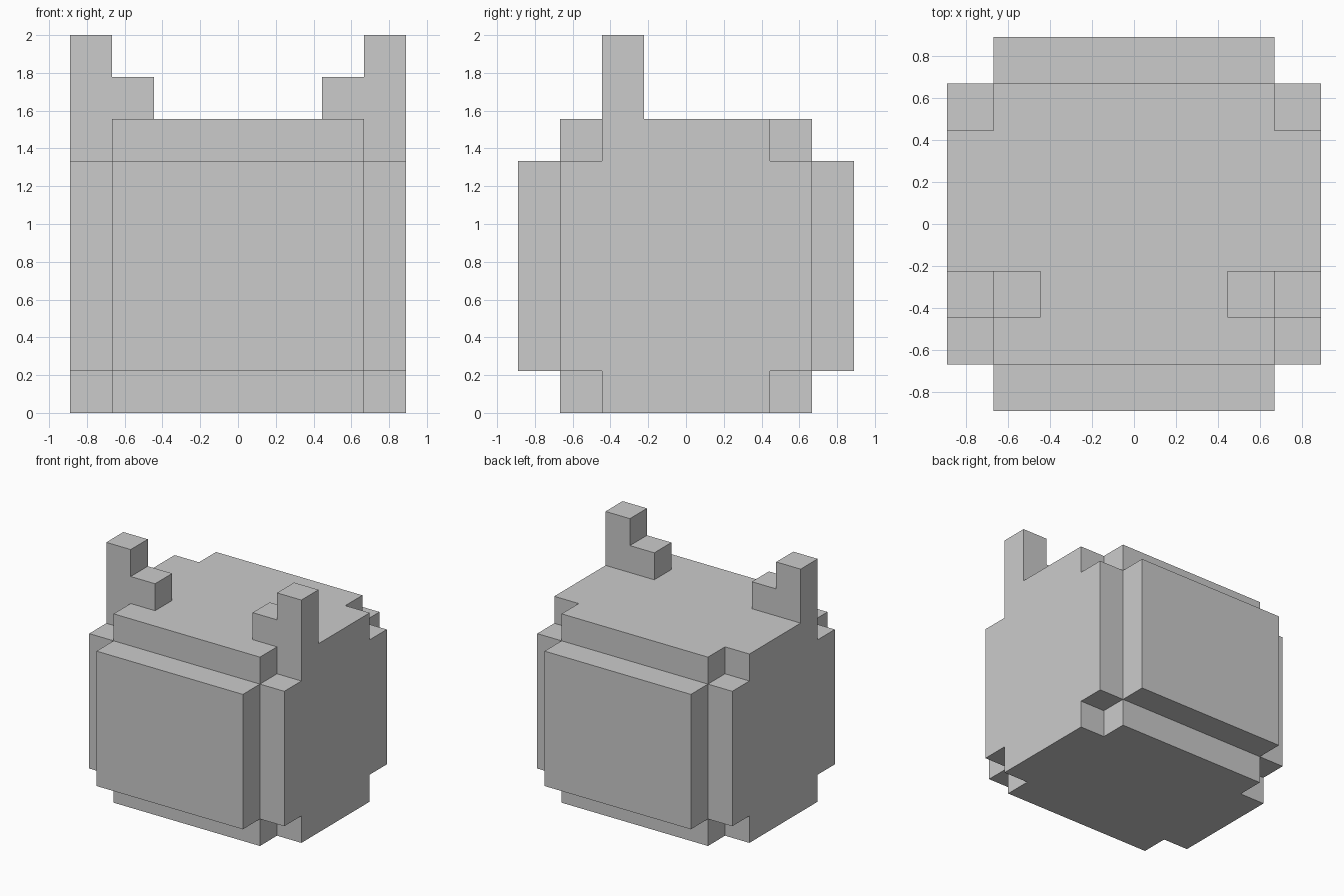
import bpy, bmesh
from itertools import product
from mathutils import Vector

if "Cube" in bpy.data.objects:
    bpy.data.objects.remove(bpy.data.objects["Cube"])

U = 2 / 9  # one block of the grid


def box(x0, x1, y0, y1, z0, z1):
    """All unit cells inside a box given in block units."""
    return set(product(range(x0, x1), range(y0, y1), range(z0, z1)))


# Body: crossed slabs that leave stepped edges and corners
body = (box(-3, 3, -3, 3, 0, 7) | box(-4, 4, -2, 2, 0, 7)
        | box(-4, 4, -3, 3, 1, 6) | box(-3, 3, -4, 4, 1, 6))

# Horns: L-shaped, mirrored across x
right_horn = box(3, 4, -2, -1, 7, 9) | box(2, 3, -2, -1, 7, 8)
left_horn = {(-1 - x, y, z) for x, y, z in right_horn}

parts = {"body": body, "right_horn": right_horn, "left_horn": left_horn}
solid = set().union(*parts.values())


def build(name, cells):
    """Skin the cells, skipping faces buried in the model, and merge flats."""
    bm = bmesh.new()
    for cell in cells:
        centre = Vector(cell) + Vector((0.5, 0.5, 0.5))
        for axis, sign in product(range(3), (-1, 1)):
            n = Vector((0, 0, 0))
            n[axis] = sign
            if tuple(int(c + d) for c, d in zip(cell, n)) in solid:
                continue
            a = Vector((0, 0, 0))
            a[(axis + 1) % 3] = 1
            b = n.cross(a)
            corners = (-a - b, a - b, a + b, b - a)
            bm.faces.new([bm.verts.new((centre + (n + c) / 2) * U) for c in corners])
    bmesh.ops.remove_doubles(bm, verts=bm.verts, dist=0.001)
    bmesh.ops.dissolve_limit(bm, angle_limit=0.01, verts=bm.verts, edges=bm.edges)
    mesh = bpy.data.meshes.new(name)
    bm.to_mesh(mesh)
    bm.free()
    bpy.context.collection.objects.link(bpy.data.objects.new(name, mesh))


for part, part_cells in parts.items():
    build(part, part_cells)
